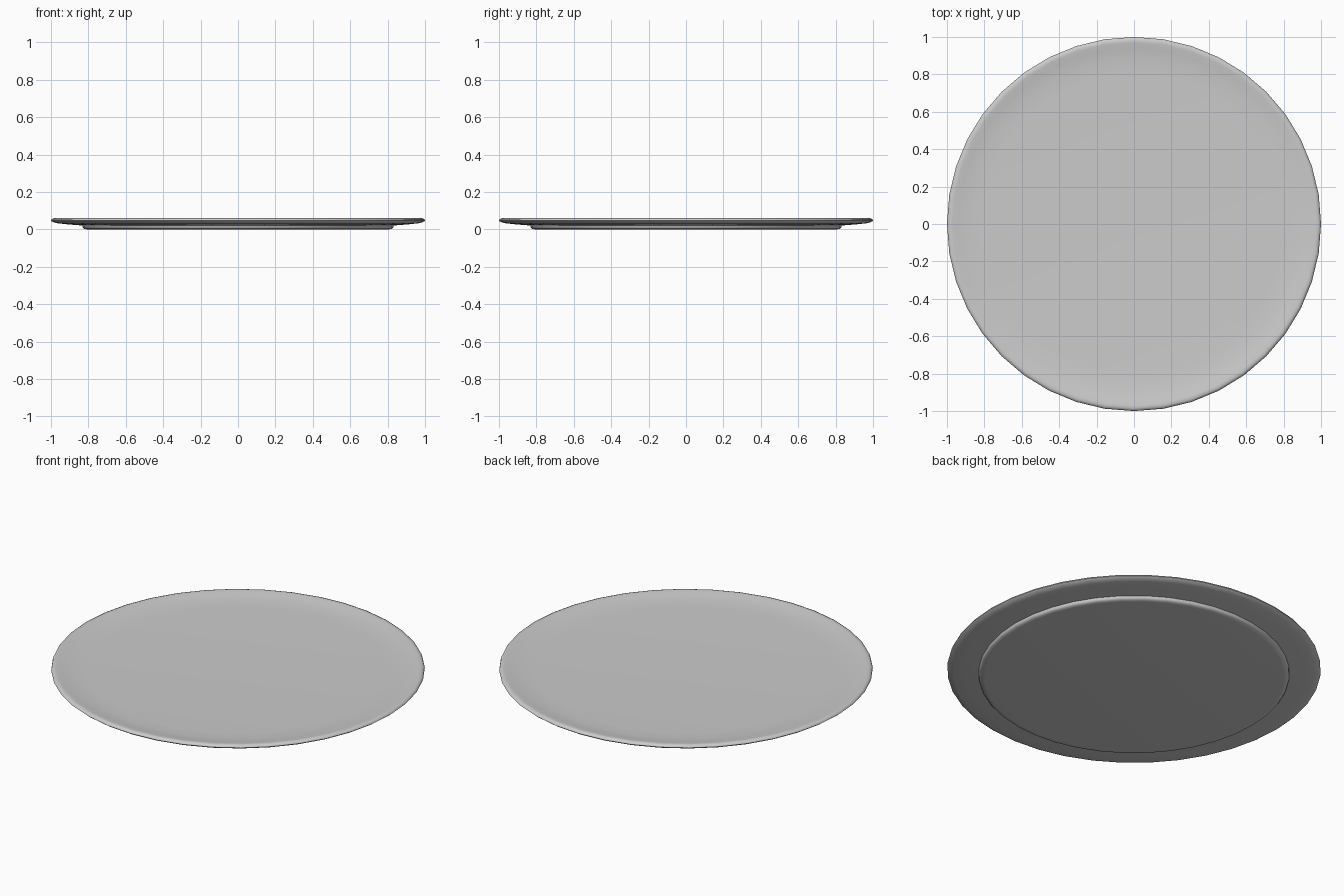
import bpy, bmesh, math

if "Cube" in bpy.data.objects:
    bpy.data.objects.remove(bpy.data.objects["Cube"])

SEGMENTS = 40

# Plate half-section (radius, height): foot, underside, rounded rim, shallow dish
profile = [
    (0.80, 0.000), (0.822, 0.002), (0.83, 0.010), (0.832, 0.021),
    (0.91, 0.027), (0.965, 0.033), (0.99, 0.039), (1.00, 0.047),
    (0.997, 0.055), (0.985, 0.060), (0.970, 0.059), (0.94, 0.053),
    (0.88, 0.046), (0.80, 0.043),
]

bm = bmesh.new()
rings = []
for r, z in profile:
    rings.append([bm.verts.new((r * math.cos(2 * math.pi * i / SEGMENTS),
                                r * math.sin(2 * math.pi * i / SEGMENTS), z))
                  for i in range(SEGMENTS)])
for a, b in zip(rings, rings[1:]):
    for i in range(SEGMENTS):
        j = (i + 1) % SEGMENTS
        bm.faces.new((a[i], a[j], b[j], b[i]))

# Flat bottom and dish floor
bm.faces.new(list(reversed(rings[0])))
bm.faces.new(rings[-1])
bmesh.ops.recalc_face_normals(bm, faces=bm.faces)

mesh = bpy.data.meshes.new("plate")
bm.to_mesh(mesh)
bm.free()
plate = bpy.data.objects.new("plate", mesh)
bpy.context.collection.objects.link(plate)

# Smooth shading with a crisp step at the foot
bpy.context.view_layer.objects.active = plate
plate.select_set(True)
bpy.ops.object.shade_smooth_by_angle(angle=math.radians(50))
